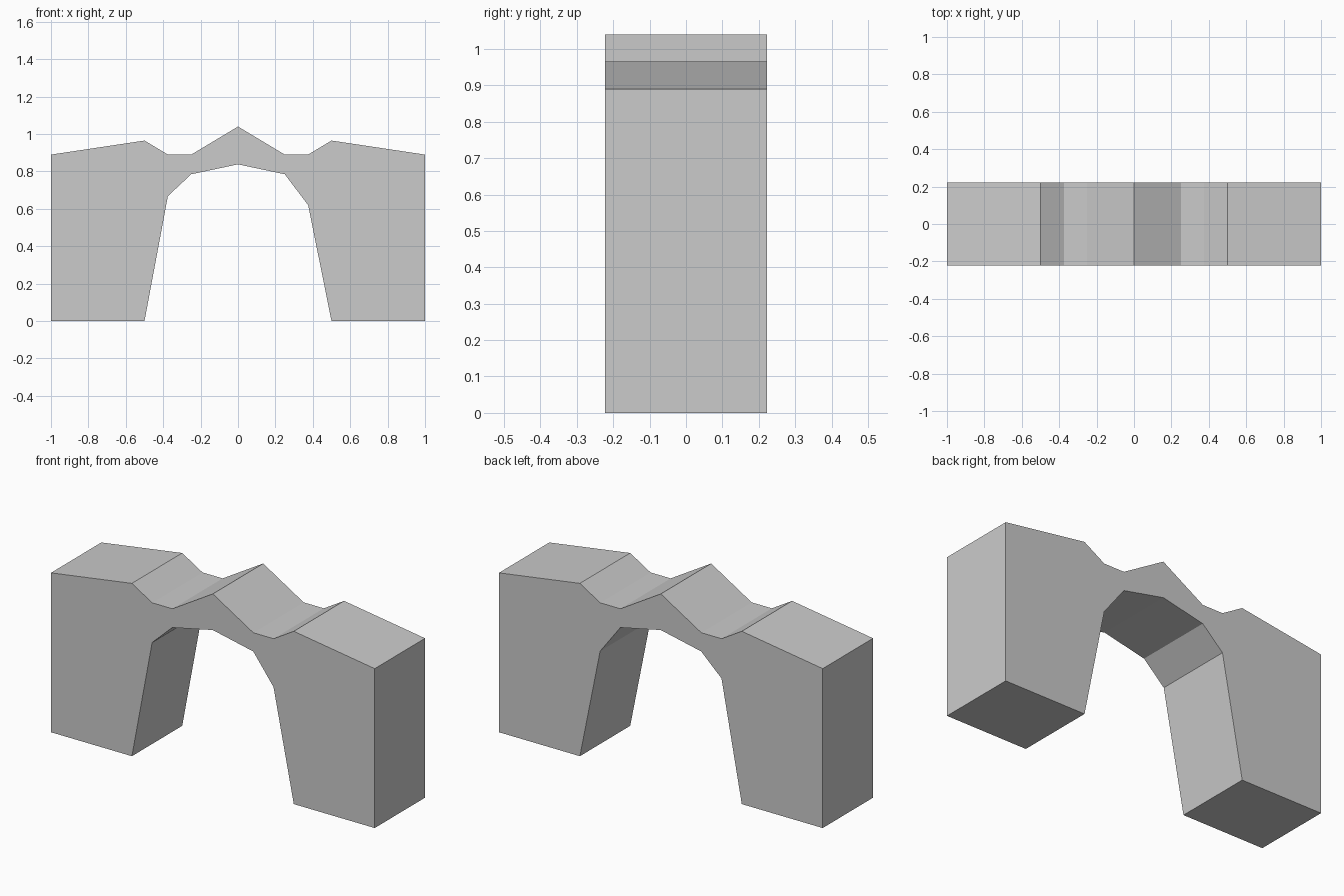
import bpy
import bmesh

cube = bpy.data.objects.get("Cube")
if cube:
    bpy.data.objects.remove(cube, do_unlink=True)

HALF_DEPTH = 0.222

# Plain stone colour
stone = bpy.data.materials.new("grey_stone")
stone.use_nodes = True
grey = (0.6, 0.6, 0.6, 1.0)
stone.diffuse_color = grey
stone.node_tree.nodes["Principled BSDF"].inputs["Base Color"].default_value = grey


def extrude_profile(name, points, material):
    """Close a front profile (x, z) into a solid running front to back."""
    bm = bmesh.new()
    face = bm.faces.new([bm.verts.new((x, -HALF_DEPTH, z)) for x, z in points])
    result = bmesh.ops.extrude_face_region(bm, geom=[face])
    moved = [v for v in result["geom"] if isinstance(v, bmesh.types.BMVert)]
    bmesh.ops.translate(bm, verts=moved, vec=(0, 2 * HALF_DEPTH, 0))
    bmesh.ops.recalc_face_normals(bm, faces=bm.faces)
    mesh = bpy.data.meshes.new(name)
    bm.to_mesh(mesh)
    bm.free()
    mesh.materials.append(material)
    obj = bpy.data.objects.new(name, mesh)
    bpy.context.collection.objects.link(obj)
    return obj


# Top outline is symmetric: outer end, shoulder, valley, then the central peak
top_half = [(1, 0.89), (0.5, 0.965), (0.375, 0.89), (0.25, 0.89)]
top = top_half + [(0, 1.04)] + [(-x, z) for x, z in reversed(top_half)]

# Underside of the arch, with one haunch slightly higher than the other
opening = [(-0.5, 0), (-0.375, 0.668), (-0.25, 0.785), (0, 0.838),
           (0.25, 0.785), (0.375, 0.62), (0.5, 0)]

arch = extrude_profile("stone_arch", top + [(-1, 0)] + opening + [(1, 0)], stone)
